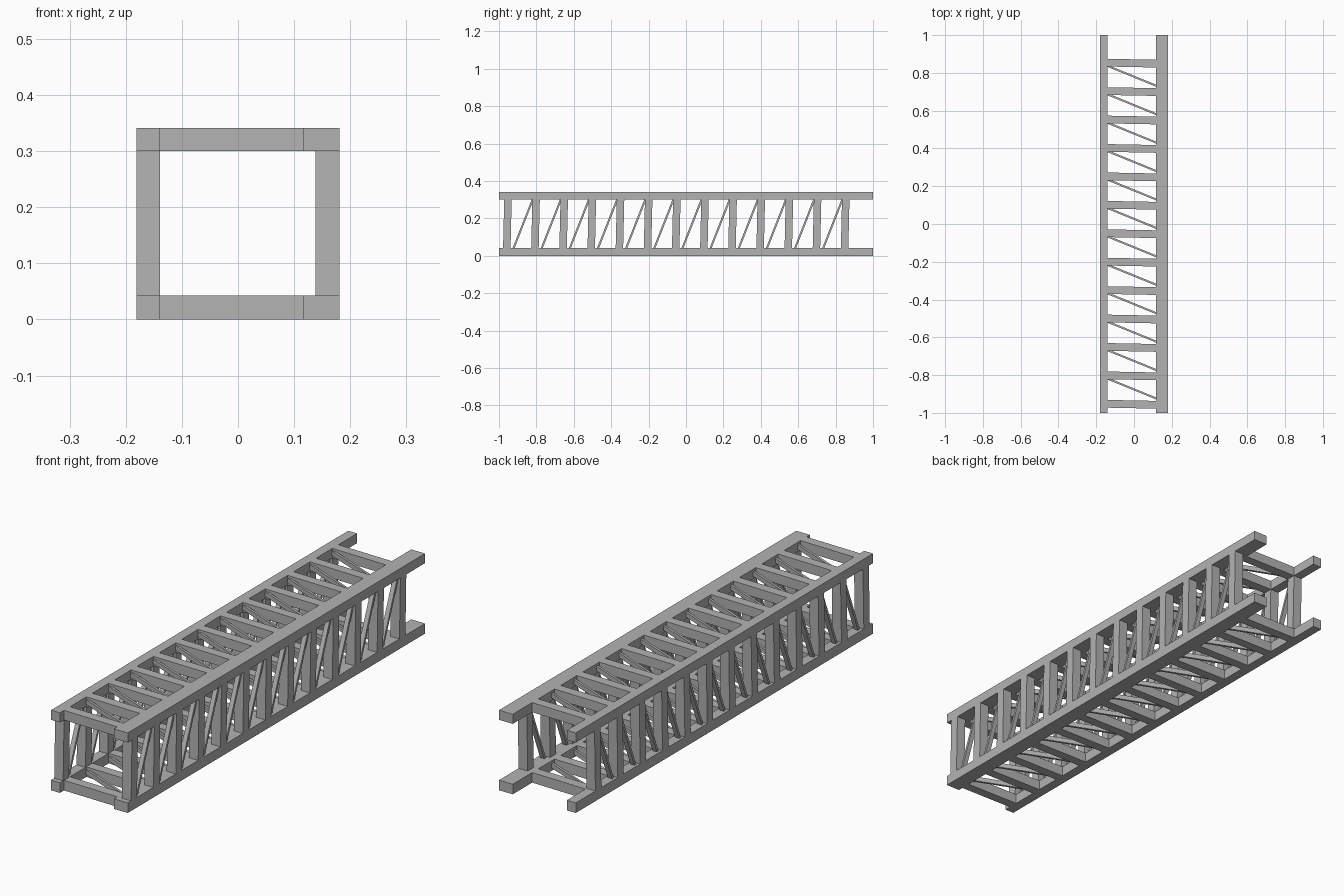
import bpy, bmesh

if "Cube" in bpy.data.objects:
    bpy.data.objects.remove(bpy.data.objects["Cube"])

ZB, ZT = 0.043, 0.300      # inner faces of bottom / top chords
XL, XR = -0.139, 0.138     # inner faces of left / right posts
PITCH, FIRST, BAYS = 0.1505, -0.955, 12

grey = bpy.data.materials.new("dark_grey")
grey.diffuse_color = (0.45, 0.45, 0.45, 1)
grey.use_nodes = True
grey.node_tree.nodes["Principled BSDF"].inputs["Base Color"].default_value = grey.diffuse_color


def prism(bm, quad, axis, a, b):
    """Extrude a quad (y, other) between a and b along axis 'x' or 'z'."""
    def point(y, o, d):
        return (d, y, o) if axis == 'x' else (o, y, d)
    lo = [bm.verts.new(point(y, o, a)) for y, o in quad]
    hi = [bm.verts.new(point(y, o, b)) for y, o in quad]
    bm.faces.new(lo[::-1])
    bm.faces.new(hi)
    for i in range(4):
        j = (i + 1) % 4
        bm.faces.new((lo[i], lo[j], hi[j], hi[i]))


def strut(y0, o0, y1, o1, width):
    """Slanted bar outline, measured along y."""
    h = width / 2
    return [(y0 - h, o0), (y0 + h, o0), (y1 + h, o1), (y1 - h, o1)]


def make(name, items):
    bm = bmesh.new()
    for item in items:
        prism(bm, *item)
    bmesh.ops.recalc_face_normals(bm, faces=bm.faces)
    mesh = bpy.data.meshes.new(name)
    bm.to_mesh(mesh)
    bm.free()
    mesh.materials.append(grey)
    bpy.context.collection.objects.link(bpy.data.objects.new(name, mesh))


def middle(a, b, depth=0.020):
    """Thin band centred between a and b."""
    m = (a + b) / 2
    return m - depth / 2, m + depth / 2


sides = {"left": (-0.181, XL), "right": (XR, 0.181)}
levels = {"bottom": (0.0, ZB), "top": (ZT, 0.341)}
stations = [FIRST + PITCH * i for i in range(BAYS + 1)]

# Long corner chords (the right pair is wider)
for level, (z0, z1) in levels.items():
    for side, (x0, x1) in {"left": (-0.181, -0.139), "right": (0.116, 0.181)}.items():
        make(f"{level}_{side}_chord", [(strut(0, x0, 0, x1, 2.0), 'z', z0, z1)])

# Side faces: slightly leaning posts and thin diagonal slats
for side, (x0, x1) in sides.items():
    make(f"{side}_posts",
         [(strut(y - 0.003, ZB, y + 0.003, ZT, 0.040), 'x', x0, x1) for y in stations])
    make(f"{side}_diagonals",
         [(strut(y + 0.034, ZB, y + 0.135, ZT, 0.011), 'x', *middle(x0, x1))
          for y in stations[:-1]])

# Top and bottom faces: rungs and thin diagonal slats
for level, (z0, z1) in levels.items():
    make(f"{level}_rungs",
         [(strut(y + 0.003, -0.139, y - 0.002, 0.116, 0.041), 'z', z0, z1) for y in stations])
    make(f"{level}_diagonals",
         [(strut(y + 0.136, -0.139, y + 0.032, 0.116, 0.011), 'z', *middle(z0, z1))
          for y in stations[:-1]])
